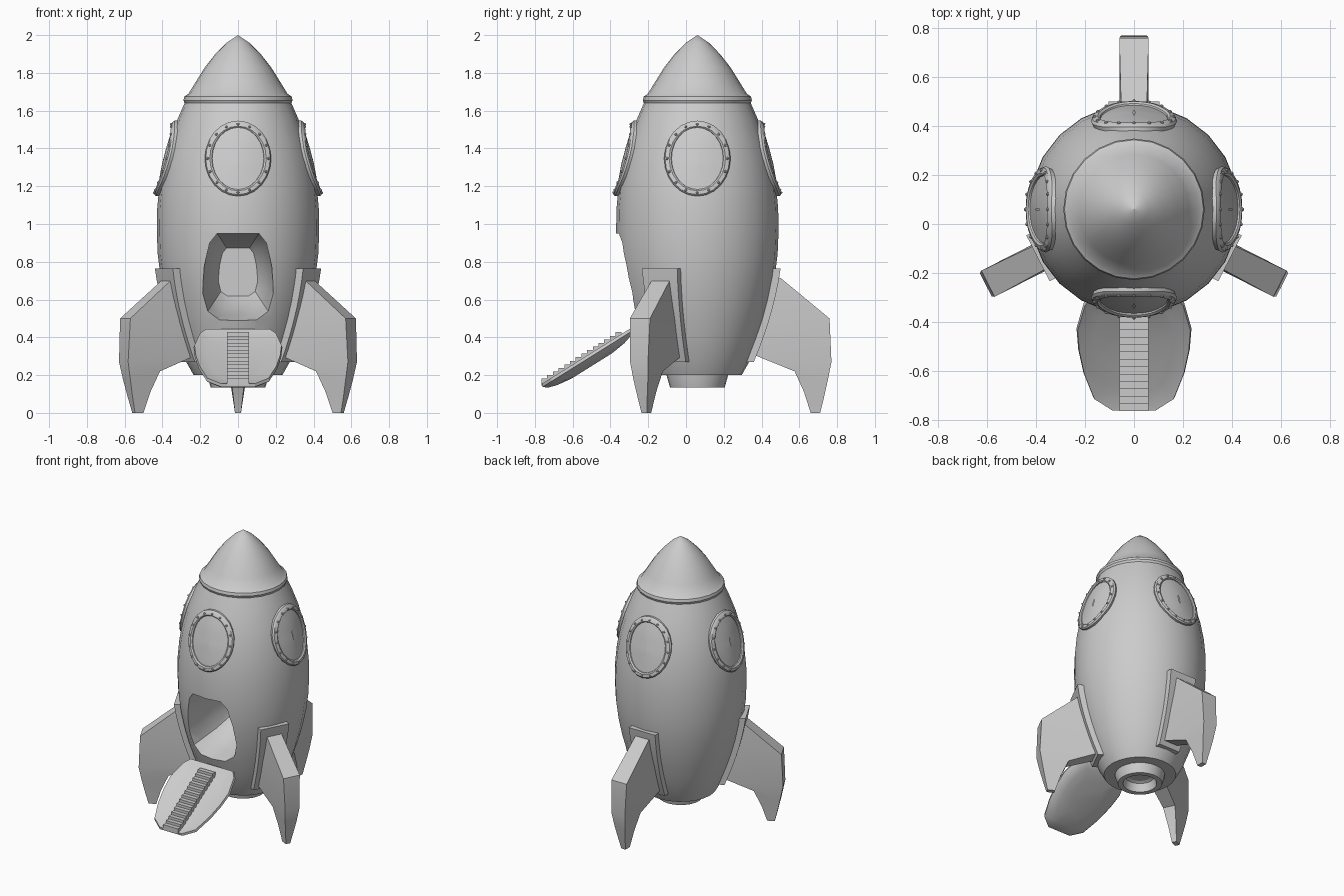
import bpy, bmesh, math
from mathutils import Vector, Matrix

if "Cube" in bpy.data.objects:
    bpy.data.objects.remove(bpy.data.objects["Cube"])

CY = 0.06   # hull axis offset in y
HULL = [(0.235, 0.2), (0.28, 0.28), (0.325, 0.4), (0.358, 0.5), (0.385, 0.6), (0.41, 0.72),
        (0.425, 0.84), (0.43, 0.96), (0.428, 1.08), (0.417, 1.2), (0.395, 1.32), (0.363, 1.44),
        (0.318, 1.56), (0.283, 1.64), (0.289, 1.655), (0.284, 1.675), (0.262, 1.69), (0.225, 1.75),
        (0.175, 1.83), (0.12, 1.9), (0.06, 1.96), (0.0, 2.0)]


def hull_r(z):
    for (r0, z0), (r1, z1) in zip(HULL, HULL[1:]):
        if z0 <= z <= z1:
            return r0 + (r1 - r0) * (z - z0) / (z1 - z0)
    return HULL[0][0]


def finish(name, bm, angle=35):
    bmesh.ops.remove_doubles(bm, verts=bm.verts, dist=1e-5)
    bmesh.ops.recalc_face_normals(bm, faces=bm.faces)
    me = bpy.data.meshes.new(name)
    bm.to_mesh(me)
    bm.free()
    ob = bpy.data.objects.new(name, me)
    bpy.context.collection.objects.link(ob)
    if angle:
        smooth(ob, angle)
    return ob


def smooth(ob, angle):
    bpy.ops.object.select_all(action='DESELECT')
    ob.select_set(True)
    bpy.context.view_layer.objects.active = ob
    bpy.ops.object.shade_smooth_by_angle(angle=math.radians(angle))


def loft(bm, rings, caps=True, closed=False):
    """Skin a list of equal-length closed point loops."""
    vs = [[bm.verts.new(p) for p in ring] for ring in rings]
    n = len(vs[0])
    pairs = list(zip(vs, vs[1:])) + ([(vs[-1], vs[0])] if closed else [])
    for a, b in pairs:
        for i in range(n):
            bm.faces.new((a[i], a[(i + 1) % n], b[(i + 1) % n], b[i]))
    if caps and not closed:
        bm.faces.new(vs[0][::-1])
        bm.faces.new(vs[-1])


def circle(r, z, n=24):
    return [(r * math.cos(2 * math.pi * i / n), CY + r * math.sin(2 * math.pi * i / n), z) for i in range(n)]


# hull with nose cone
bm = bmesh.new()
loft(bm, [circle(max(r, 1e-4), z) for r, z in HULL])
hull = finish("hull", bm, 0)

# doorway pocket cut into the hull, narrowing inward
half = [(0.11, 0.95), (0.15, 0.9), (0.178, 0.78), (0.19, 0.63), (0.165, 0.53), (0.1, 0.487)]
outline = half + [(-x, z) for x, z in reversed(half)]
bm = bmesh.new()
loft(bm, [[(x * s, y, 0.78 + (z - 0.78) * s) for x, z in outline]
          for y, s in [(-0.6, 1), (-0.3, 1), (-0.2, 0.9), (-0.06, 0.77), (0.03, 0.55)]])
cutter = finish("doorway_cutter", bm, 0)
cutter.hide_render = True
mod = hull.modifiers.new("doorway", 'BOOLEAN')
mod.operation = 'DIFFERENCE'
mod.solver = 'EXACT'
mod.object = cutter
bpy.context.view_layer.objects.active = hull
bpy.ops.object.modifier_apply(modifier=mod.name)
bpy.data.objects.remove(cutter)
smooth(hull, 35)

# engine nozzle with hollow mouth
bm = bmesh.new()
loft(bm, [circle(r, z) for r, z in [(0.165, 0.22), (0.162, 0.195), (0.145, 0.135),
                                    (0.11, 0.135), (0.095, 0.19), (0.06, 0.21)]])
finish("engine_nozzle", bm)

# fins and their mounting plates
SECTIONS = [(0.38, 0.72, 0.44, 0.715, 0.053), (0.34, 0.5, 0.70, 0.5, 0.06), (0.28, 0.315, 0.71, 0.27, 0.053),
            (0.515, 0.22, 0.69, 0.17, 0.042), (0.565, 0.11, 0.67, 0.08, 0.028), (0.6, 0, 0.65, 0, 0.016)]
for name, az, shift in [("back", 90, 0), ("right", -27, -0.03), ("left", 207, -0.03)]:
    place = Matrix.Translation((0, CY, 0)) @ Matrix.Rotation(math.radians(az), 4, 'Z')
    bm = bmesh.new()
    loft(bm, [[(a + shift, -t, za), (b + shift, -t, zb), (b + shift, t, zb), (a + shift, t, za)]
              for a, za, b, zb, t in SECTIONS])
    bm.transform(place)
    finish(name + "_fin", bm, 20)
    bm = bmesh.new()
    rings = []
    for i in range(8):
        z = 0.765 - i * 0.495 / 7
        r, w = hull_r(z), 0.105 - 0.003 * i
        rings.append([(r - 0.04, -w, z), (r + 0.025, -w, z), (r + 0.025, w, z), (r - 0.04, w, z)])
    loft(bm, rings)
    bm.transform(place)
    finish(name + "_fin_plate", bm)

# portholes: ring frame, pane and rivets wrapped on the hull


def on_hull(u, z, off):
    r = hull_r(z)
    a = math.asin(u / r)
    return Vector(((r + off) * math.cos(a), (r + off) * math.sin(a), z))


def oval(s, off, n=24):
    return [on_hull(s * 0.17 * math.cos(2 * math.pi * i / n),
                    1.347 + (0.2 - 0.17 * (1 - s)) * math.sin(2 * math.pi * i / n), off) for i in range(n)]


for name, az in [("right", 0), ("back", 90), ("left", 180), ("front", 270)]:
    place = Matrix.Translation((0, CY, 0)) @ Matrix.Rotation(math.radians(az), 4, 'Z')
    bm = bmesh.new()
    loft(bm, [oval(1, -0.015), oval(1, 0.014), oval(0.95, 0.022), oval(0.83, 0.022),
              oval(0.79, 0.014), oval(0.79, -0.015)], closed=True)
    bm.transform(place)
    finish(name + "_window_frame", bm)
    bm = bmesh.new()
    loft(bm, [oval(s, 0.007) for s in (0.8, 0.5, 0.2, 0.02)], caps=False)
    bm.transform(place)
    finish(name + "_window_pane", bm)
    bm = bmesh.new()
    for p in oval(0.89, 0.023, 16):
        bmesh.ops.create_icosphere(bm, subdivisions=1, radius=0.008, matrix=Matrix.Translation(p))
    bm.transform(place)
    finish(name + "_window_rivets", bm)

# lowered door: shallow curved shell used as a ramp
TOP, LEN = Vector((0, -0.29, 0.445)), 0.56
DOWN = Vector((0, -0.848, -0.53))
NRM = Vector((0, -0.53, 0.848))
half = [(0.17, 0.0), (0.205, 0.08), (0.235, 0.3), (0.228, 0.48), (0.207, 0.68), (0.165, 0.9), (0.09, 1.0)]
shape = half + [(-x, s) for x, s in reversed(half)]


def door_ring(k, h):
    return [TOP + Vector((x * k, 0, 0)) + DOWN * LEN * (0.5 + (s - 0.5) * k) + NRM * h for x, s in shape]


bm = bmesh.new()
loft(bm, [door_ring(0.7, -0.012), door_ring(0.93, 0.0), door_ring(0.98, 0.004), door_ring(1, -0.012),
          door_ring(0.93, -0.03), door_ring(0.75, -0.045), door_ring(0.45, -0.056)])
finish("door_ramp", bm, 30)

# stairs on the ramp
bm = bmesh.new()
N = 14
for i in range(N):
    p = TOP + DOWN * LEN * (0.11 + 0.89 * (i + 0.5) / N)
    bmesh.ops.create_cube(bm, size=1, matrix=Matrix.Translation(p + Vector((0, 0, 0.006))) @
                          Matrix.Diagonal((0.118, 0.031, 0.036, 1)))
me_steps = finish("ramp_steps", bm, 0)
